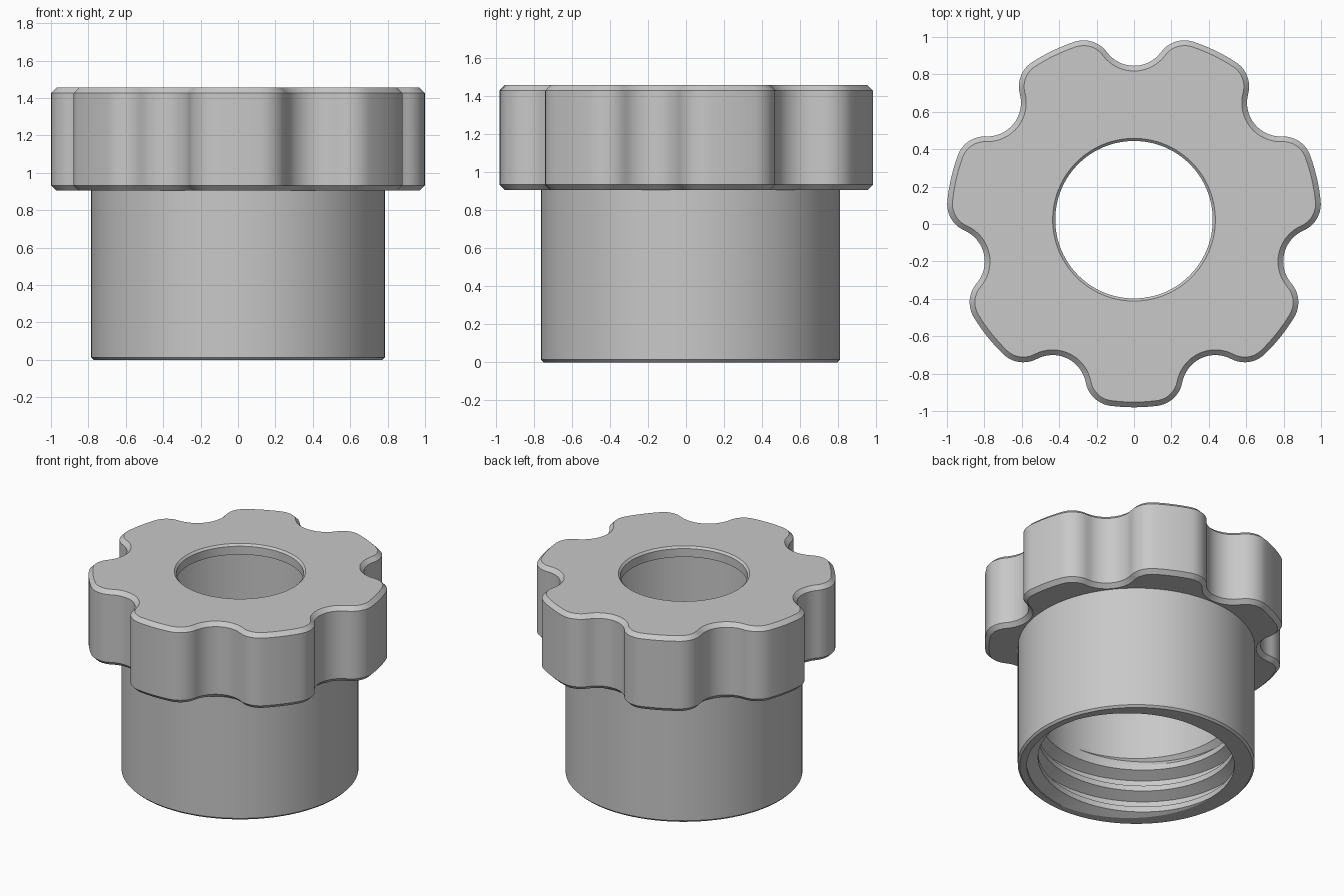
import bpy, bmesh, math
from math import sin, cos, pi, atan2, hypot, acos

cube = bpy.data.objects.get("Cube")
if cube:
    bpy.data.objects.remove(cube, do_unlink=True)

CY = 0.023                      # axis position in y
LOBES, SEGS = 7, 120
R, NOTCH, FILLET = 1.003, 0.18, 0.155
BODY_R, BORE_R, ROOT_R = 0.785, 0.65, 0.725
PITCH, THREAD_TOP = 0.16, 0.43
PHASE = 0.5                     # thread start, in turns

grey = bpy.data.materials.new("plain_grey")
grey.use_nodes = True
colour = (0.58, 0.58, 0.58, 1)
grey.diffuse_color = colour
grey.node_tree.nodes["Principled BSDF"].inputs["Base Color"].default_value = colour


def arc(cx, cy, r, start, end, n):
    return [(cx + r * cos(start + (end - start) * i / n),
             cy + r * sin(start + (end - start) * i / n)) for i in range(n + 1)]


def grip_outline(inset):
    """Scalloped outline made of tangent arcs, moved inward by inset."""
    step = 2 * pi / LOBES
    d = R - FILLET
    a = acos((d * d + R * R - (NOTCH + FILLET) ** 2) / (2 * d * R))
    fx, fy = d * cos(a), d * sin(a)
    t = atan2(fy, fx - R)
    half = arc(R, 0, NOTCH + inset, pi, t, 8)
    half += arc(fx, fy, FILLET - inset, t - pi, a, 10)[1:]
    half += arc(0, 0, R - inset, a, step / 2, 4)[1:]
    unit = [(x, -y) for x, y in reversed(half[1:-1])] + half
    points = []
    for k in range(LOBES):
        q = pi / 2 + k * step
        points += [(x * cos(q) - y * sin(q), x * sin(q) + y * cos(q)) for x, y in unit]
    return points


def circle(r, like):
    """Circle with its points at the same angles as another outline."""
    return [(x * r / hypot(x, y), y * r / hypot(x, y)) for x, y in like]


def skin(bm, rings):
    """Join a stack of (outline, height) rings with quads."""
    rows = [[bm.verts.new((x, y + CY, z)) for x, y in pts] for pts, z in rings]
    for lo, hi in zip(rows, rows[1:]):
        for i in range(len(lo)):
            j = (i + 1) % len(lo)
            bm.faces.new((lo[i], lo[j], hi[j], hi[i]))


def groove_depth(frac):
    """Depth of the thread groove, 0 to 1, across one pitch."""
    return max(0, min(1, (frac - 0.25) / 0.2, (1 - frac) / 0.25))


def finish(bm, name):
    bmesh.ops.remove_doubles(bm, verts=bm.verts, dist=1e-5)
    mesh = bpy.data.meshes.new(name)
    bm.to_mesh(mesh)
    bm.free()
    mesh.materials.append(grey)
    obj = bpy.data.objects.new(name, mesh)
    bpy.context.collection.objects.link(obj)
    bpy.ops.object.select_all(action='DESELECT')
    obj.select_set(True)
    bpy.context.view_layer.objects.active = obj
    bpy.ops.object.shade_smooth_by_angle(angle=math.radians(30))


# Scalloped grip with chamfered edges, top hole and smooth upper bore
full, inner = grip_outline(0), grip_outline(0.028)
bm = bmesh.new()
skin(bm, [(circle(BODY_R, full), 0.905), (inner, 0.905), (full, 0.933),
          (full, 1.427), (inner, 1.455),
          (circle(0.435, full), 1.455), (circle(0.421, full), 1.441),
          (circle(0.421, full), 1.38), (circle(BORE_R, full), 1.38),
          (circle(BORE_R, full), THREAD_TOP)])
finish(bm, "grip")

# Sleeve: flat rim that follows the thread run-out, and outer wall
base = arc(0, 0, 1, 0, 2 * pi, SEGS)[:-1]
runout = []
for i, (x, y) in enumerate(base):
    r = BORE_R + (ROOT_R - BORE_R) * groove_depth((PHASE - i / SEGS) % 1)
    runout.append((x * r, y * r))
bm = bmesh.new()
skin(bm, [(runout, 0), (circle(0.771, base), 0),
          (circle(BODY_R, base), 0.014), (circle(BODY_R, base), 0.905)])
finish(bm, "sleeve")

# Internal thread: helical groove cut open at the mouth and fading at the top
bm = bmesh.new()
turns = math.ceil(THREAD_TOP / PITCH) + 1
previous = None
for i in range(-SEGS, turns * SEGS + 1):
    angle = 2 * pi * i / SEGS
    column = []
    for frac in (0, 0.25, 0.45, 0.75, 1):
        z = min(PITCH * (i / SEGS + frac - PHASE), THREAD_TOP)
        fade = min(1, (THREAD_TOP - z) / 0.08)
        r = BORE_R + (ROOT_R - BORE_R) * groove_depth(frac) * fade
        column.append(bm.verts.new((r * cos(angle), r * sin(angle) + CY, z)))
    if previous:
        for lo, hi, b, a in zip(previous, previous[1:], column[1:], column):
            bm.faces.new((lo, hi, b, a))
    previous = column
bmesh.ops.remove_doubles(bm, verts=bm.verts, dist=1e-5)
bmesh.ops.bisect_plane(bm, geom=bm.verts[:] + bm.edges[:] + bm.faces[:], dist=1e-6,
                       plane_co=(0, 0, 0), plane_no=(0, 0, 1), clear_inner=True)
finish(bm, "internal_thread")
